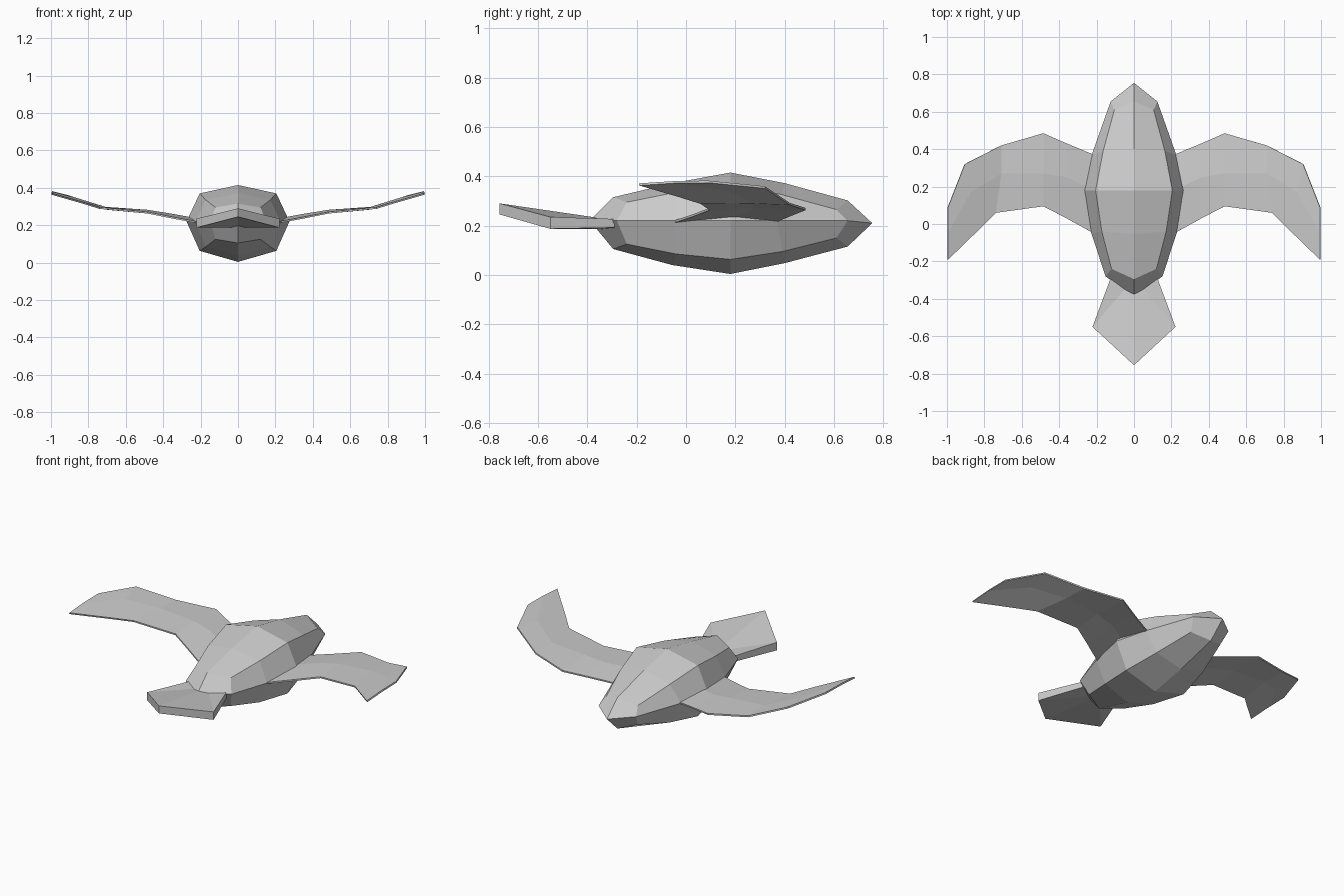
import bpy, bmesh


def make(name, verts, faces):
    me = bpy.data.meshes.new(name)
    me.from_pydata(verts, [], faces)
    bm = bmesh.new()
    bm.from_mesh(me)
    bmesh.ops.recalc_face_normals(bm, faces=bm.faces)
    bm.to_mesh(me)
    bm.free()
    ob = bpy.data.objects.new(name, me)
    bpy.context.collection.objects.link(ob)
    return ob


def grid_faces(rows, cols):
    return [(i * cols + j, i * cols + j + 1, (i + 1) * cols + j + 1, (i + 1) * cols + j)
            for i in range(rows - 1) for j in range(cols - 1)]


def mirror(ob):
    m = ob.modifiers.new("Mirror", 'MIRROR')
    m.use_clip = True


# Body: half rings (centre y, corner y, side y, top z, corner x, corner z hi/lo, side x, bottom z)
rings = [
    (-0.295, -0.24, -0.28, 0.315, 0.12, 0.295, 0.125, 0.152, 0.105),
    (-0.055, -0.04, -0.05, 0.372, 0.172, 0.335, 0.085, 0.228, 0.04),
    (0.18, 0.18, 0.18, 0.415, 0.205, 0.37, 0.063, 0.275, 0.004),
    (0.40, 0.39, 0.37, 0.372, 0.165, 0.325, 0.095, 0.226, 0.048),
    (0.655, 0.61, 0.655, 0.302, 0.105, 0.265, 0.15, 0.125, 0.115),
]
verts = []
for yc, yk, ys, zt, xk, zh, zl, xs, zb in rings:
    verts += [(0, yc, zt), (xk, yk, zh), (xs, ys, 0.22), (xk, yk, zl), (0, yc, zb)]
faces = grid_faces(5, 5)
verts += [(0, -0.39, 0.22), (0, 0.755, 0.21)]
for tip, s in ((25, 0), (26, 20)):
    faces += [(tip, s, s + 1, s + 2), (tip, s + 2, s + 3, s + 4)]
body = make("body", verts, faces)
mirror(body)

# Wings: leading edge, middle, trailing edge from root to tip
wing_cols = [
    [(0.215, 0.37, 0.22), (0.215, 0.18, 0.232), (0.215, -0.05, 0.215)],
    [(0.36, 0.43, 0.245), (0.36, 0.25, 0.258), (0.36, 0.03, 0.242)],
    [(0.485, 0.485, 0.267), (0.485, 0.27, 0.278), (0.485, 0.095, 0.267)],
    [(0.71, 0.42, 0.288), (0.71, 0.27, 0.294), (0.74, 0.06, 0.292)],
    [(0.905, 0.32, 0.355), (0.875, 0.17, 0.345), (0.83, -0.03, 0.32)],
    [(0.995, 0.09, 0.378), (0.996, -0.05, 0.376), (0.995, -0.19, 0.367)],
]
wings = make("wings", [p for c in wing_cols for p in c], grid_faces(6, 3))
mirror(wings)
solid = wings.modifiers.new("Thickness", 'SOLIDIFY')
solid.thickness = 0.009
solid.offset = 0

# Front fan plate: half outline with a raised centre ridge
top = [(0, -0.29, 0.222), (0.125, -0.29, 0.227), (0.222, -0.55, 0.235), (0, -0.755, 0.29)]
low = [(x, y, z - d) for (x, y, z), d in zip(top, (0.035, 0.035, 0.048, 0.045))]
plate = make("front_plate", top + low,
             [(0, 1, 2), (0, 2, 3), (4, 6, 5), (4, 7, 6),
              (0, 4, 5, 1), (1, 5, 6, 2), (2, 6, 7, 3)])
mirror(plate)
